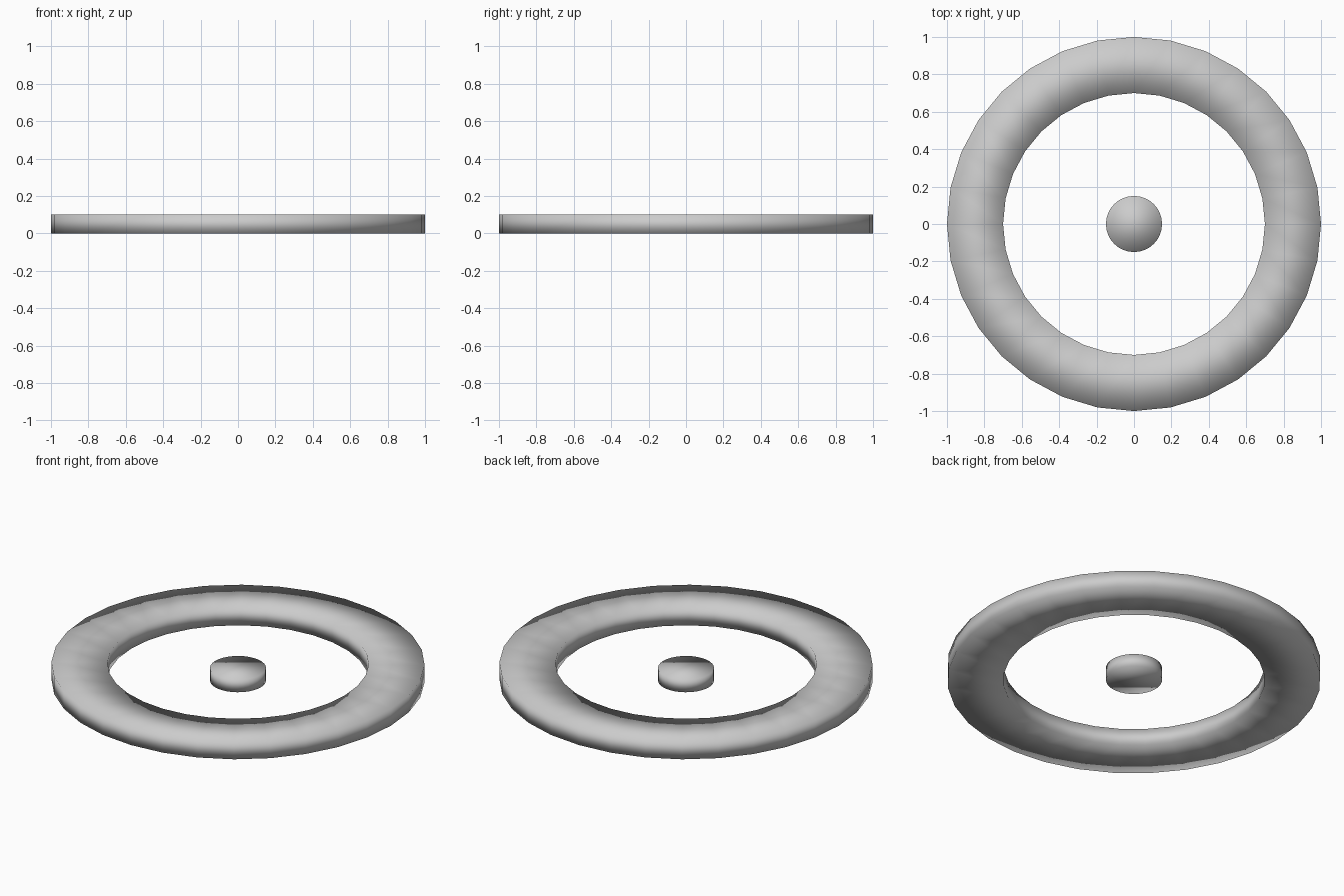
import bpy, bmesh
from math import cos, sin, tau

if "Cube" in bpy.data.objects:
    bpy.data.objects.remove(bpy.data.objects["Cube"])

SIDES = 32


def finish(name, bm):
    """Turn a bmesh into a fully smooth-shaded object."""
    bmesh.ops.recalc_face_normals(bm, faces=bm.faces)
    for f in bm.faces:
        f.smooth = True
    mesh = bpy.data.meshes.new(name)
    bm.to_mesh(mesh)
    bm.free()
    obj = bpy.data.objects.new(name, mesh)
    bpy.context.collection.objects.link(obj)
    return obj


def circle(bm, r, z):
    return [bm.verts.new((r * cos(tau * i / SIDES), r * sin(tau * i / SIDES), z))
            for i in range(SIDES)]


def bridge(bm, a, b):
    for i in range(SIDES):
        j = (i + 1) % SIDES
        bm.faces.new((a[i], a[j], b[j], b[i]))


# Outer ring: rectangular section swept around the centre
bm = bmesh.new()
section = [(1.0, 0.0), (1.0, 0.1), (0.7, 0.1), (0.7, 0.0)]
loops = [circle(bm, r, z) for r, z in section]
for k in range(4):
    bridge(bm, loops[k], loops[(k + 1) % 4])
finish("outer_ring", bm)

# Centre disc: slightly lower than the ring
bm = bmesh.new()
bottom, top = circle(bm, 0.15, 0.0), circle(bm, 0.15, 0.075)
bridge(bm, bottom, top)
bm.faces.new(top)
bm.faces.new(bottom[::-1])
finish("centre_disc", bm)
